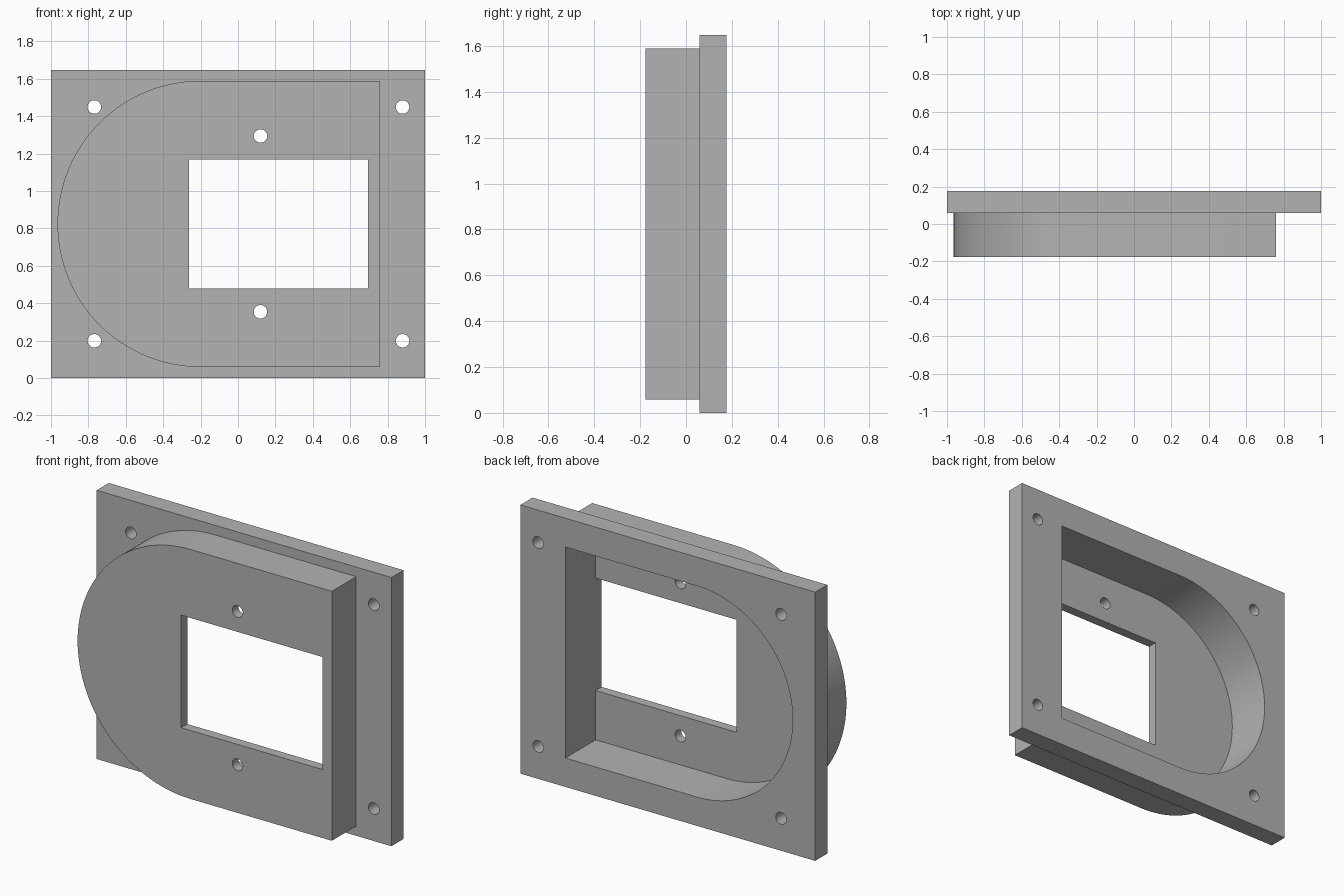
import bpy
import bmesh
from math import cos, sin, pi

cube = bpy.data.objects.get("Cube")
if cube:
    bpy.data.objects.remove(cube)

MID_Z = 0.824            # height of the horizontal symmetry line
BACK, FRONT = 0.176, -0.176
STEP = 0.059             # plate front face, also the wall thickness unit
ARC_X = -0.2             # centre of the rounded end
WINDOW_RIGHT = 0.695

grey = bpy.data.materials.new("grey")
grey.use_nodes = True
grey.diffuse_color = (0.45, 0.45, 0.45, 1)
grey.node_tree.nodes["Principled BSDF"].inputs["Base Color"].default_value = grey.diffuse_color


def prism(name, outline, y0, y1):
    """Extrude an x-z outline from y0 to y1."""
    bm = bmesh.new()
    face = bm.faces.new([bm.verts.new((x, y0, z)) for x, z in outline])
    new = bmesh.ops.extrude_face_region(bm, geom=[face])["geom"]
    moved = [v for v in new if isinstance(v, bmesh.types.BMVert)]
    bmesh.ops.translate(bm, verts=moved, vec=(0, y1 - y0, 0))
    bmesh.ops.recalc_face_normals(bm, faces=bm.faces)
    mesh = bpy.data.meshes.new(name)
    bm.to_mesh(mesh)
    bm.free()
    mesh.materials.append(grey)
    obj = bpy.data.objects.new(name, mesh)
    bpy.context.collection.objects.link(obj)
    return obj


def rectangle(x0, x1, half):
    return [(x0, MID_Z - half), (x1, MID_Z - half), (x1, MID_Z + half), (x0, MID_Z + half)]


def d_shape(radius, right, steps=64):
    arc = [pi / 2 + pi * i / steps for i in range(steps + 1)]
    ends = [(right, MID_Z - radius), (right, MID_Z + radius)]
    return [(ARC_X + radius * cos(a), MID_Z + radius * sin(a)) for a in arc] + ends


def circle(x, z, radius=0.036, steps=32):
    turn = [2 * pi * i / steps for i in range(steps)]
    return [(x + radius * cos(a), z + radius * sin(a)) for a in turn]


def combine(target, tool, operation):
    """Apply a boolean and remove the tool object."""
    mod = target.modifiers.new(operation, "BOOLEAN")
    mod.operation, mod.solver, mod.object = operation, "EXACT", tool
    bpy.context.view_layer.update()
    graph = bpy.context.evaluated_depsgraph_get()
    mesh = bpy.data.meshes.new_from_object(target.evaluated_get(graph))
    target.modifiers.clear()
    target.data = mesh
    bpy.data.objects.remove(tool)


# Mounting plate with the D-shaped housing on its front
body = prism("mounting_plate_with_housing", rectangle(-1, 1, MID_Z), STEP, BACK)
combine(body, prism("housing", d_shape(0.765, 0.76), FRONT, 0.1), "UNION")

# Recess open to the back, leaving a thin front wall
combine(body, prism("recess", d_shape(0.647, WINDOW_RIGHT), FRONT + STEP, 0.3), "DIFFERENCE")

# Window through the front wall
combine(body, prism("window", rectangle(-0.262, WINDOW_RIGHT, 0.345), -0.3, 0), "DIFFERENCE")

# Corner mounting holes and the pair above and below the window
for x, offset in [(-0.768, 0.625), (0.88, 0.625), (0.12, 0.47)]:
    for side in (-1, 1):
        hole = prism("hole", circle(x, MID_Z + side * offset), -0.3, 0.3)
        combine(body, hole, "DIFFERENCE")

# Smooth the curved walls, keep the edges sharp
bpy.context.view_layer.objects.active = body
body.select_set(True)
bpy.ops.object.shade_smooth_by_angle()
